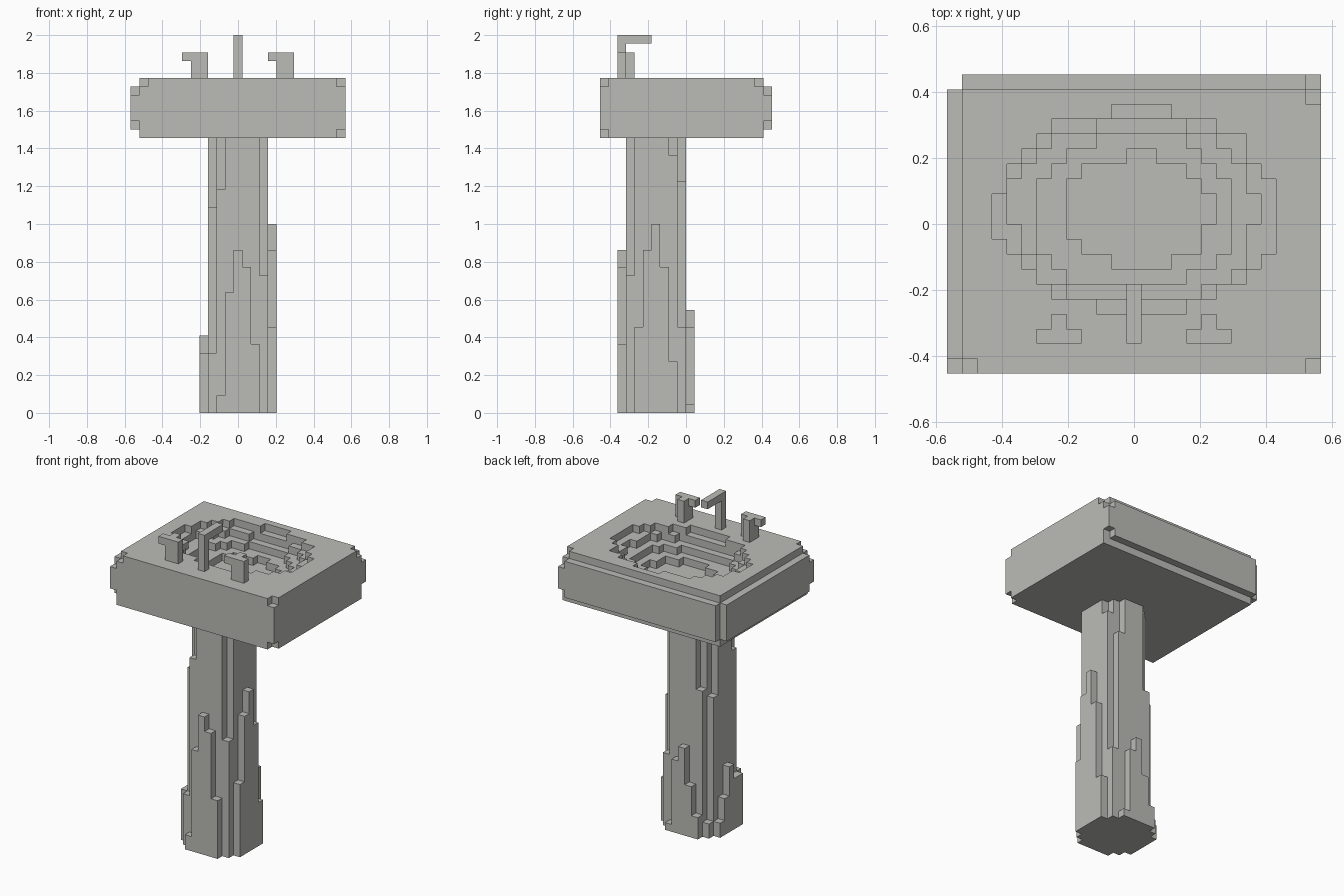
import bpy, bmesh, math
from mathutils import Vector

if "Cube" in bpy.data.objects:
    bpy.data.objects.remove(bpy.data.objects["Cube"], do_unlink=True)

UNIT = 2 / 44                       # edge of one block
ORIGIN = Vector((12.5, 10, 0))      # block grid position of the world origin

stone = bpy.data.materials.new("light_grey_stone")
stone.use_nodes = True
colour = (0.50, 0.50, 0.475, 1)
stone.diffuse_color = colour
stone.node_tree.nodes["Principled BSDF"].inputs["Base Color"].default_value = colour


def box(x0, x1, y0, y1, z0, z1):
    """Set of blocks filling a box; upper limits are exclusive."""
    return {(x, y, z) for x in range(x0, x1)
            for y in range(y0, y1) for z in range(z0, z1)}


def build(name, cells):
    """Make one object from the exposed sides of a set of blocks."""
    bm = bmesh.new()
    verts = {}

    def vert(p):
        if p not in verts:
            verts[p] = bm.verts.new((Vector(p) - ORIGIN) * UNIT)
        return verts[p]

    for c in sorted(cells):
        for axis in range(3):
            a, b = (axis + 1) % 3, (axis + 2) % 3
            for side in (0, 1):
                n = list(c)
                n[axis] += 2 * side - 1
                if tuple(n) in cells:
                    continue
                quad = []
                for da, db in ((0, 0), (1, 0), (1, 1), (0, 1)):
                    p = list(c)
                    p[axis] += side
                    p[a] += da
                    p[b] += db
                    quad.append(vert(tuple(p)))
                bm.faces.new(quad if side else quad[::-1])
    bmesh.ops.dissolve_limit(bm, angle_limit=math.radians(1),
                             verts=bm.verts, edges=bm.edges)
    mesh = bpy.data.meshes.new(name)
    bm.to_mesh(mesh)
    bm.free()
    mesh.materials.append(stone)
    obj = bpy.data.objects.new(name, mesh)
    bpy.context.collection.objects.link(obj)
    return obj


# Basin slab, with narrower plates on the left-hand and back sides
slab = box(1, 25, 0, 19, 32, 39)
slab |= box(0, 1, 0, 19, 33, 38) | box(1, 25, 19, 20, 33, 38)
# Chipped corners
slab -= {(0, 0, 37), (0, 0, 33), (1, 0, 38), (24, 0, 38), (24, 0, 32),
         (24, 18, 38), (24, 19, 37), (24, 19, 33)}

# Bowl layers from the rim down: first row, then the span of each row
bowl = [
    (4, [(10, 15), (7, 17), (6, 19), (5, 20), (4, 21), (3, 21), (3, 21),
         (3, 21), (4, 21), (4, 20), (5, 19), (6, 19), (7, 17), (11, 14)]),
    (5, [(8, 16), (6, 18), (6, 19), (5, 19), (5, 19), (4, 20), (4, 20),
         (4, 19), (5, 19), (6, 18), (7, 17), (10, 15)]),
    (6, [(8, 15), (7, 17), (6, 18), (6, 18), (6, 18), (6, 18), (6, 18),
         (7, 17), (8, 16), (10, 15)]),
    (7, [(11, 14), (9, 16), (8, 16), (8, 17), (8, 17), (8, 16), (9, 15),
         (12, 13)]),
]
for depth, (first, spans) in enumerate(bowl):
    for row, (x0, x1) in enumerate(spans, first):
        slab -= box(x0, x1 + 1, row, row + 1, 38 - depth, 39)
build("basin", slab)

# Pedestal: full-height core, then shorter columns on its corners and sides
heights = {(x, y): 32 for x in range(9, 16) for y in range(3, 10)}
heights.update({(9, 3): 7, (10, 3): 26, (9, 4): 24, (15, 3): 16,
                (15, 8): 30, (15, 9): 10, (14, 9): 27,
                (9, 8): 19, (10, 9): 20, (9, 9): 2})
for i, h in enumerate((2, 14, 19, 17, 8)):      # front
    heights[10 + i, 2] = h
for i, h in enumerate((3, 7, 12, 10, 1)):       # back
    heights[10 + i, 10] = h
for i, h in enumerate((10, 19, 22, 17, 6)):     # +x side
    heights[16, 4 + i] = h
for i, h in enumerate((7, 7, 9, 5, 2)):         # -x side
    heights[8, 4 + i] = h
column = set()
for (x, y), h in heights.items():
    column |= box(x, x + 1, y, y + 1, 0, h)
build("pedestal", column)

# Spout: upright post with an arm reaching over the bowl
build("spout", box(12, 13, 2, 3, 39, 44) | box(12, 13, 2, 6, 43, 44))

# Tap handles: posts with a short lever at the top
for name, x in (("right_tap_handle", 6), ("left_tap_handle", 16)):
    build(name, box(x + 1, x + 3, 2, 3, 39, 42)
          | box(x, x + 1, 2, 3, 41, 42)
          | box(x + 1, x + 2, 3, 4, 39, 42))
